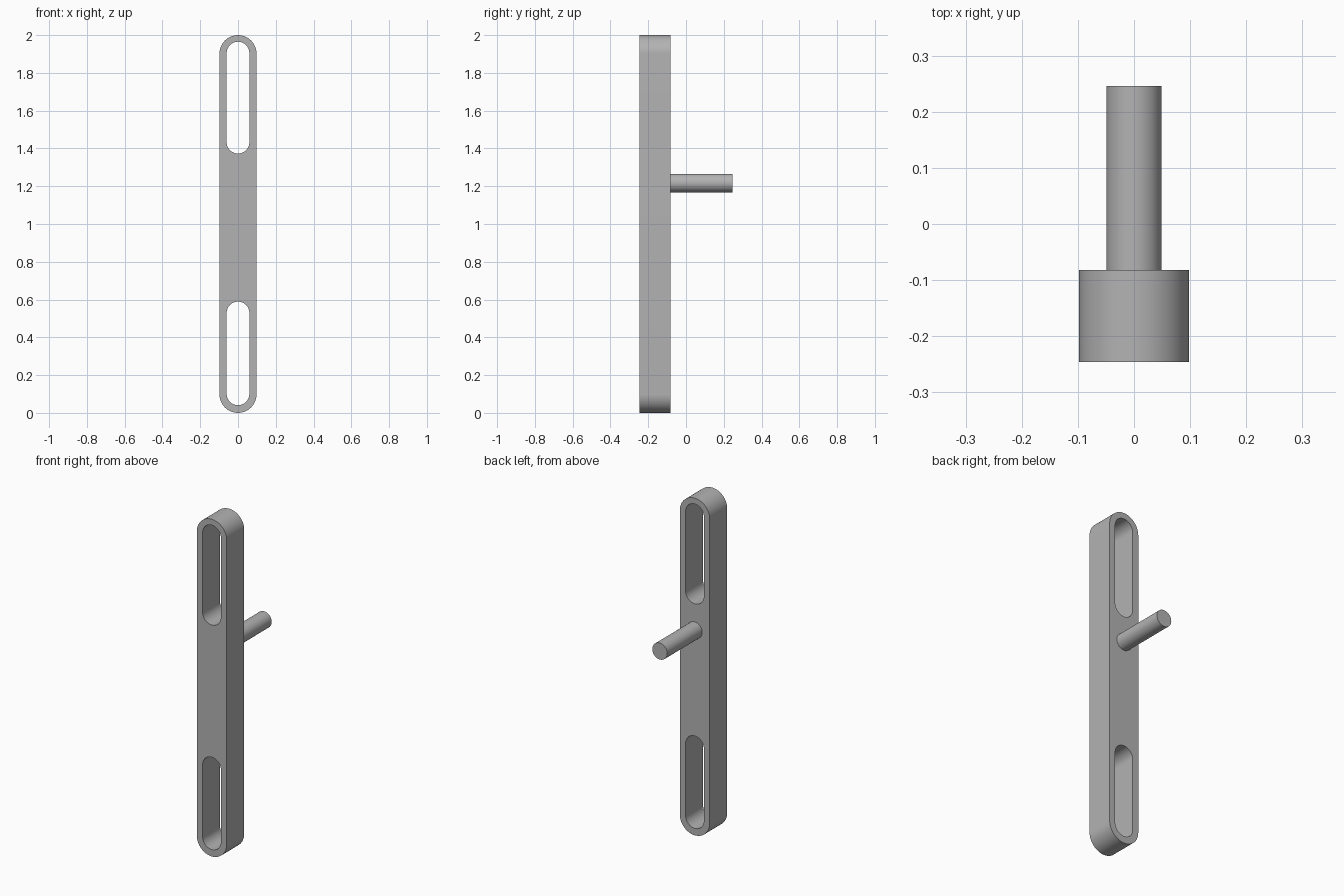
import bpy
import bmesh
from math import cos, sin, pi, radians

default_cube = bpy.data.objects.get("Cube")
if default_cube:
    bpy.data.objects.remove(default_cube, do_unlink=True)

SEGMENTS = 32          # steps per half circle
FRONT, BACK, PIN_END = -0.246, -0.082, 0.246

grey = bpy.data.materials.new("plain grey")
grey.use_nodes = True
colour = (0.45, 0.45, 0.45, 1)
grey.diffuse_color = colour
grey.node_tree.nodes["Principled BSDF"].inputs["Base Color"].default_value = colour


def rounded_prism(name, radius, bottom, top, front, back):
    """Upright slot shape in the xz plane, extruded along y."""
    profile = []
    for centre, start in ((top - radius, 0), (bottom + radius, pi)):
        for i in range(SEGMENTS + 1):
            a = start + pi * i / SEGMENTS
            profile.append((radius * cos(a), front, centre + radius * sin(a)))
    bm = bmesh.new()
    face = bm.faces.new([bm.verts.new(p) for p in profile])
    extruded = bmesh.ops.extrude_face_region(bm, geom=[face], use_keep_orig=True)
    moved = [v for v in extruded["geom"] if isinstance(v, bmesh.types.BMVert)]
    bmesh.ops.translate(bm, vec=(0, back - front, 0), verts=moved)
    bmesh.ops.remove_doubles(bm, verts=bm.verts, dist=1e-5)
    bmesh.ops.recalc_face_normals(bm, faces=bm.faces)
    mesh = bpy.data.meshes.new(name)
    bm.to_mesh(mesh)
    bm.free()
    mesh.materials.append(grey)
    obj = bpy.data.objects.new(name, mesh)
    bpy.context.collection.objects.link(obj)
    return obj


def activate(obj):
    bpy.ops.object.select_all(action="DESELECT")
    obj.select_set(True)
    bpy.context.view_layer.objects.active = obj


# Long bar with rounded ends
bar = rounded_prism("bar", 0.098, 0, 2, FRONT, BACK)

# Two through slots
for name, bottom, top in (("upper_slot", 1.373, 1.965), ("lower_slot", 0.041, 0.589)):
    cutter = rounded_prism(name, 0.06, bottom, top, FRONT - 0.1, BACK + 0.1)
    cut = bar.modifiers.new(name, "BOOLEAN")
    cut.operation = "DIFFERENCE"
    cut.solver = "EXACT"
    cut.object = cutter
    activate(bar)
    bpy.ops.object.modifier_apply(modifier=cut.name)
    bpy.data.objects.remove(cutter, do_unlink=True)

# Round pin on the back
bpy.ops.mesh.primitive_cylinder_add(
    vertices=2 * SEGMENTS, radius=0.049, depth=PIN_END - BACK,
    location=(0, (PIN_END + BACK) / 2, 1.217), rotation=(pi / 2, 0, 0))
pin = bpy.context.object
pin.name = "pin"
pin.data.materials.append(grey)

for obj in (bar, pin):
    activate(obj)
    bpy.ops.object.shade_smooth_by_angle(angle=radians(30))
